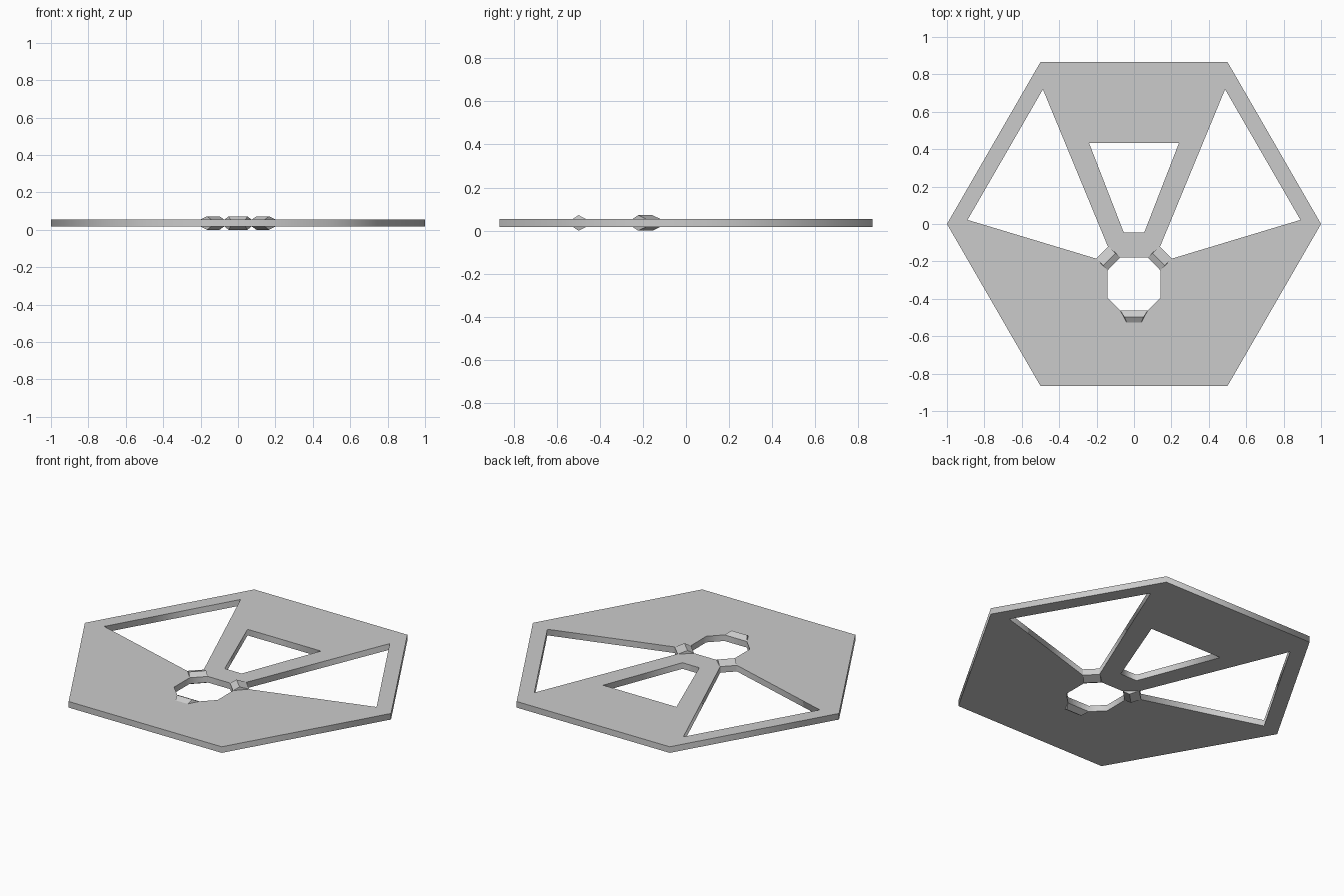
import bpy, bmesh
from math import cos, sin, radians, sqrt

if "Cube" in bpy.data.objects:
    bpy.data.objects.remove(bpy.data.objects["Cube"])

MID, HALF, PEAK = 0.036, 0.018, 0.036   # plate mid height, half thickness, bump half height
RING_Y = -0.321                         # centre of the octagonal hole


def mirrored(points):
    return [(-x, y) for x, y in points]


# Outlines: hexagon, two side windows, centre window, octagonal hole
h = sqrt(3) / 2
hexagon = [(1, 0), (0.5, h), (-0.5, h), (-1, 0), (-0.5, -h), (0.5, -h)]
side_window = [(0.487, 0.72), (0.89, 0.022), (0.203, -0.185), (0.139, -0.122)]
centre_window = [(0.24, 0.432), (0.055, -0.045), (-0.055, -0.045), (-0.24, 0.432)]
half_octagon = [(0.073, -0.179), (0.142, -0.249), (0.142, -0.393), (0.073, -0.463)]
octagon = half_octagon + mirrored(half_octagon)[::-1]

# Plate: filled outline with holes, extruded
curve = bpy.data.curves.new("hex_plate", 'CURVE')
curve.dimensions = '2D'
curve.fill_mode = 'BOTH'
curve.extrude = HALF
for outline in (hexagon, side_window, mirrored(side_window), centre_window, octagon):
    spline = curve.splines.new('POLY')
    spline.points.add(len(outline) - 1)
    for point, (x, y) in zip(spline.points, outline):
        point.co = (x, y, 0, 1)
    spline.use_cyclic_u = True
plate = bpy.data.objects.new("hex_plate", curve)
plate.location.z = MID
bpy.context.collection.objects.link(plate)
bpy.context.view_layer.objects.active = plate
plate.select_set(True)
bpy.ops.object.convert(target='MESH')


def add_clip(name, angle, inner, ridge, outer):
    """Faceted bump through the plate; each section is (radius, half width)."""
    a = radians(angle)
    bm = bmesh.new()
    for (r, w), z in ((inner, HALF), (ridge, PEAK), (outer, HALF)):
        for side in (-w, w):
            for level in (-z, z):
                bm.verts.new((r * cos(a) - side * sin(a),
                              RING_Y + r * sin(a) + side * cos(a), MID + level))
    bmesh.ops.convex_hull(bm, input=bm.verts)
    bmesh.ops.dissolve_limit(bm, angle_limit=0.01, verts=bm.verts, edges=bm.edges)
    bmesh.ops.recalc_face_normals(bm, faces=bm.faces)
    mesh = bpy.data.meshes.new(name)
    bm.to_mesh(mesh)
    bm.free()
    bpy.context.collection.objects.link(bpy.data.objects.new(name, mesh))


# Three raised clips around the octagonal hole
add_clip("right_clip", 45, (0.152, 0.049), (0.187, 0.047), (0.24, 0.046))
add_clip("left_clip", 135, (0.152, 0.049), (0.187, 0.047), (0.24, 0.046))
add_clip("front_clip", 270, (0.142, 0.073), (0.177, 0.05), (0.205, 0.04))
